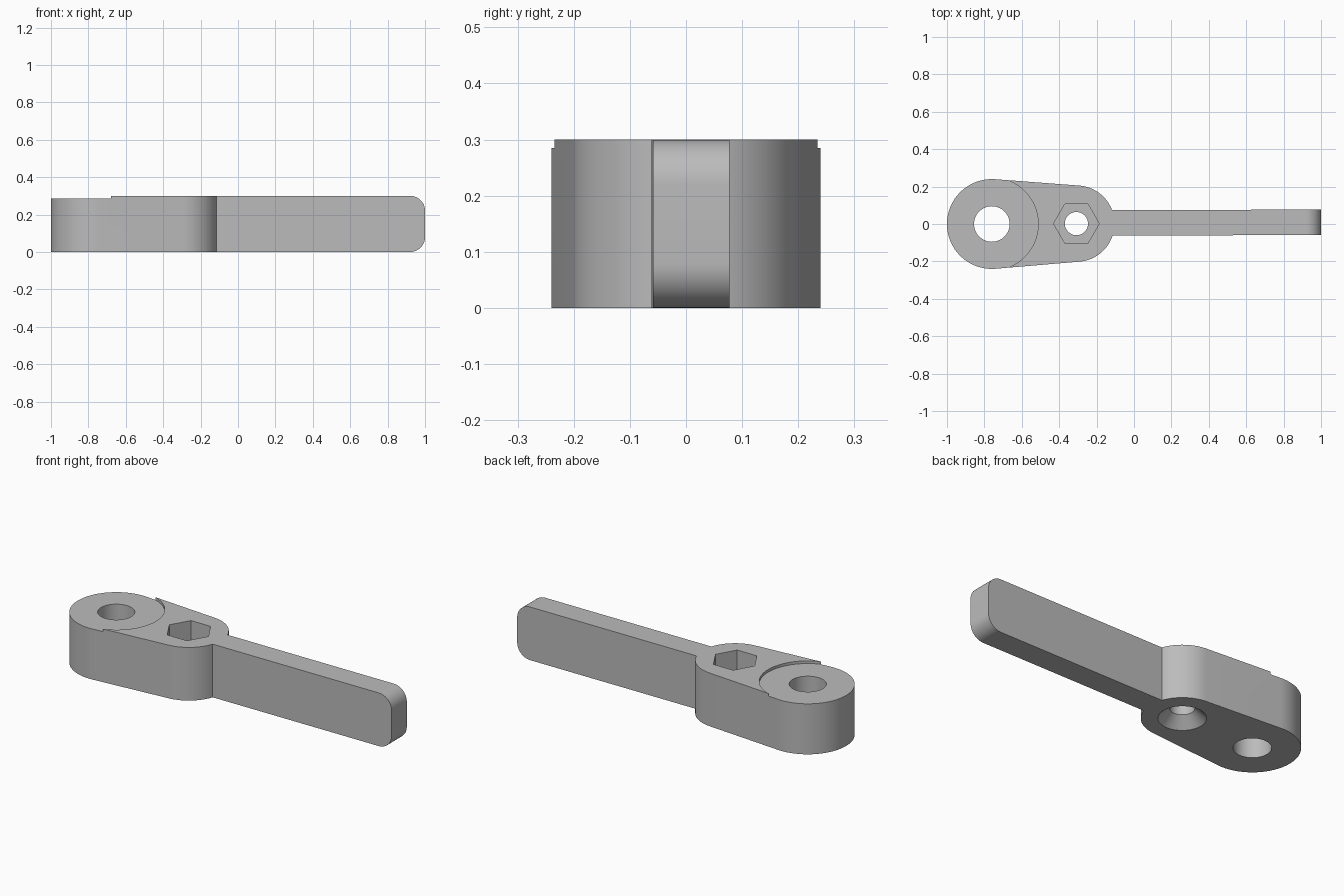
import bpy, bmesh
from math import pi, sin, cos, asin, radians
from mathutils import Matrix, Vector

if "Cube" in bpy.data.objects:
    bpy.data.objects.remove(bpy.data.objects["Cube"])

HEIGHT = 0.3
PIVOT, PIVOT_R = Vector((-0.76, 0, 0)), 0.24
BOLT, BOLT_R = Vector((-0.308, 0.002, 0)), 0.204

grey = bpy.data.materials.new("plain grey")
grey.use_nodes = True
grey.diffuse_color = (0.5, 0.5, 0.5, 1)
grey.node_tree.nodes["Principled BSDF"].inputs["Base Color"].default_value = (0.5, 0.5, 0.5, 1)


def make_object(name, bm):
    bmesh.ops.recalc_face_normals(bm, faces=bm.faces)
    mesh = bpy.data.meshes.new(name)
    bm.to_mesh(mesh)
    bm.free()
    mesh.materials.append(grey)
    obj = bpy.data.objects.new(name, mesh)
    bpy.context.collection.objects.link(obj)
    return obj


def extrude(name, points, offset):
    """Closed outline pushed along a vector."""
    bm = bmesh.new()
    face = bm.faces.new([bm.verts.new(p) for p in points])
    grown = bmesh.ops.extrude_face_region(bm, geom=[face])["geom"]
    bmesh.ops.translate(bm, vec=offset, verts=[v for v in grown if isinstance(v, bmesh.types.BMVert)])
    return make_object(name, bm)


def arc(center, radius, start, end, steps):
    return [center + radius * Vector((cos(a), sin(a), 0))
            for a in (start + (end - start) * i / steps for i in range(steps + 1))]


def cone(name, center, r_low, r_high, z_low, z_high, sides=64):
    bm = bmesh.new()
    bmesh.ops.create_cone(bm, cap_ends=True, segments=sides, radius1=r_low, radius2=r_high,
                          depth=z_high - z_low,
                          matrix=Matrix.Translation((center.x, center.y, (z_low + z_high) / 2)))
    return make_object(name, bm)


def combine(target, tool, operation):
    mod = target.modifiers.new(tool.name, "BOOLEAN")
    mod.operation, mod.object, mod.solver = operation, tool, "EXACT"
    bpy.context.view_layer.objects.active = target
    bpy.ops.object.modifier_apply(modifier=mod.name)
    bpy.data.objects.remove(tool)


# Tapered head: two round ends joined by tangent sides
span = BOLT - PIVOT
tangent = pi / 2 - asin((PIVOT_R - BOLT_R) / span.length)
outline = arc(BOLT, BOLT_R, -tangent, tangent, 48)
outline += arc(PIVOT, PIVOT_R, tangent, 2 * pi - tangent, 56)
lever = extrude("lever", outline, (0, 0, HEIGHT))

# Flat handle with rounded outer corners
r = 0.08
side = [Vector((-0.14, 0, 0))]
side += arc(Vector((1 - r, r, 0)), r, -pi / 2, 0, 12)
side += arc(Vector((1 - r, HEIGHT - r, 0)), r, 0, pi / 2, 12)
side += [Vector((-0.14, HEIGHT, 0))]
handle = extrude("handle", [(p.x, -0.062, p.y) for p in side], (0, 0.136, 0))
handle.data.transform(Matrix.Rotation(radians(0.2), 4, "Z"))
combine(lever, handle, "UNION")

# Pivot bore and the shallow round seat above it
top = HEIGHT + 0.05
combine(lever, cone("pivot_bore", PIVOT, 0.095, 0.095, -0.05, top), "DIFFERENCE")
combine(lever, cone("washer_seat", PIVOT, 0.248, 0.248, HEIGHT - 0.015, top, 96), "DIFFERENCE")

# Bolt hole, hexagonal nut pocket on top, countersink below
combine(lever, cone("bolt_hole", BOLT, 0.062, 0.062, -0.05, top), "DIFFERENCE")
hexagon = arc(BOLT + Vector((0, 0, HEIGHT - 0.12)), 0.122, 0, 5 * pi / 3, 5)
combine(lever, extrude("nut_pocket", hexagon, (0, 0, 0.2)), "DIFFERENCE")
combine(lever, cone("countersink", BOLT, 0.13, 0.062, -0.01, 0.056), "DIFFERENCE")

# Smooth curved walls, keep the rims crisp
bpy.ops.object.select_all(action="DESELECT")
lever.select_set(True)
bpy.context.view_layer.objects.active = lever
bpy.ops.object.shade_smooth_by_angle(angle=radians(25))
